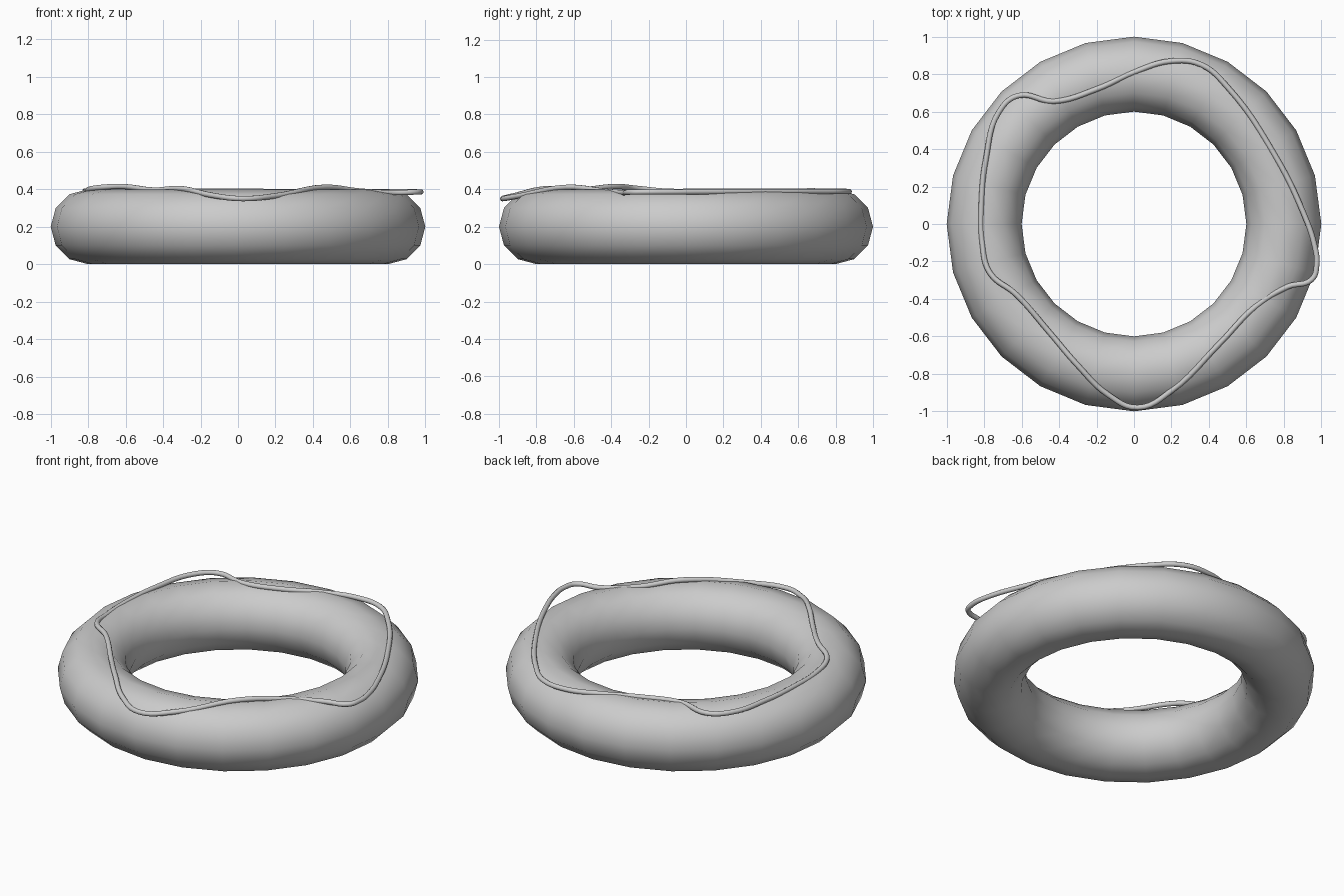
import bpy
from math import radians

if "Cube" in bpy.data.objects:
    bpy.data.objects.remove(bpy.data.objects["Cube"])

# Ring body
bpy.ops.mesh.primitive_torus_add(major_radius=0.8, minor_radius=0.2,
                                 major_segments=24, minor_segments=12,
                                 location=(0, 0, 0.2))
ring = bpy.context.object
ring.name = "ring"
bpy.ops.object.shade_smooth()

# Wavy closed strand lying on top of the ring
path = [
    (0.975, -0.22, 0.386), (0.95, -0.295, 0.385), (0.82, -0.335, 0.382),
    (0.65, -0.44, 0.391), (0.46, -0.635, 0.411), (0.2, -0.89, 0.365),
    (0.02, -0.98, 0.35), (-0.14, -0.91, 0.368), (-0.3, -0.755, 0.403),
    (-0.45, -0.58, 0.396), (-0.63, -0.375, 0.415), (-0.77, -0.26, 0.405),
    (-0.81, -0.1, 0.39), (-0.815, 0.1, 0.391), (-0.79, 0.35, 0.391),
    (-0.72, 0.6, 0.39), (-0.62, 0.685, 0.391), (-0.43, 0.655, 0.393),
    (-0.2, 0.72, 0.391), (0, 0.81, 0.391), (0.2, 0.87, 0.388),
    (0.36, 0.85, 0.388), (0.5, 0.73, 0.388), (0.75, 0.37, 0.388),
    (0.9, 0.07, 0.387), (0.965, -0.12, 0.386),
]
curve = bpy.data.curves.new("strand", 'CURVE')
curve.dimensions = '3D'
curve.resolution_u = 6
curve.bevel_depth = 0.0145
curve.bevel_resolution = 3
spline = curve.splines.new('BEZIER')
spline.bezier_points.add(len(path) - 1)
for point, co in zip(spline.bezier_points, path):
    point.co = co
    point.handle_left_type = point.handle_right_type = 'AUTO'
spline.use_cyclic_u = True
strand = bpy.data.objects.new("strand", curve)
bpy.context.collection.objects.link(strand)

# Turn the strand into a smooth mesh
bpy.context.view_layer.update()
bpy.ops.object.select_all(action='DESELECT')
strand.select_set(True)
bpy.context.view_layer.objects.active = strand
bpy.ops.object.convert(target='MESH')
bpy.ops.object.shade_smooth_by_angle(angle=radians(60))
